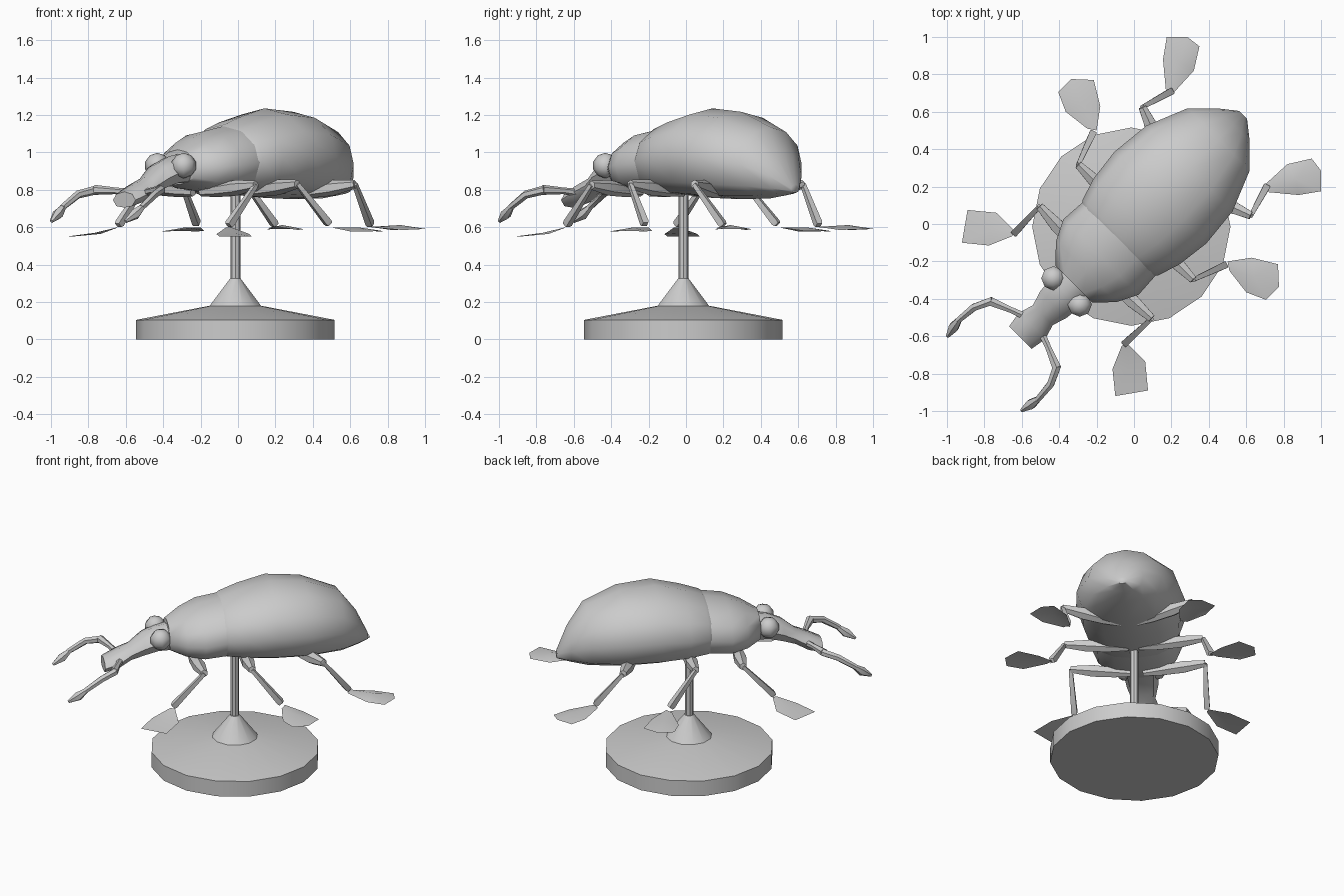
import bpy, bmesh, math
from mathutils import Vector, Matrix

if "Cube" in bpy.data.objects:
    bpy.data.objects.remove(bpy.data.objects["Cube"])

# Work in a frame where +X runs to the tail and Y is sideways, then turn 45 degrees.
TURN = Matrix.Rotation(math.radians(45), 4, 'Z')

grey = bpy.data.materials.new("plain grey")
grey.diffuse_color = (0.6, 0.6, 0.6, 1)
grey.use_nodes = True
grey.node_tree.nodes["Principled BSDF"].inputs["Base Color"].default_value = grey.diffuse_color


def finish(name, bm, angle=50):
    bmesh.ops.recalc_face_normals(bm, faces=bm.faces)
    mesh = bpy.data.meshes.new(name)
    bm.to_mesh(mesh)
    bm.free()
    mesh.transform(TURN)
    mesh.materials.append(grey)
    ob = bpy.data.objects.new(name, mesh)
    bpy.context.collection.objects.link(ob)
    bpy.ops.object.select_all(action='DESELECT')
    ob.select_set(True)
    bpy.context.view_layer.objects.active = ob
    bpy.ops.object.shade_smooth_by_angle(angle=math.radians(angle))
    return ob


def skin(bm, rings):
    """Bridge lists of points into a capped skin."""
    loops = [[bm.verts.new(p) for p in r] for r in rings]
    n = len(loops[0])
    for a, b in zip(loops, loops[1:]):
        for i in range(n):
            j = (i + 1) % n
            bm.faces.new((a[i], a[j], b[j], b[i]))
    bm.faces.new(loops[0])
    bm.faces.new(loops[-1])


def shell(name, sections, n=12, mid=0.48, belly=0.65):
    """Body section from (along, half width, top, bottom), flatter underneath."""
    rings = []
    for u, w, top, bot in sections:
        zc = bot + (top - bot) * mid
        ring = []
        for i in range(n):
            a = 2 * math.pi * i / n
            s = math.sin(a)
            z = zc + (top - zc) * s if s > 0 else zc - (zc - bot) * abs(s) ** belly
            ring.append((u, w * math.cos(a), z))
        rings.append(ring)
    bm = bmesh.new()
    skin(bm, rings)
    return finish(name, bm)


def rod(bm, path, n=6):
    """Limb following (point, radius) pairs."""
    pts = [Vector(p) for p, r in path]
    rings = []
    for k, (p, r) in enumerate(path):
        d = (pts[min(k + 1, len(pts) - 1)] - pts[max(k - 1, 0)]).normalized()
        side = d.cross(Vector((0, 0, 1))).normalized()
        up = side.cross(d)
        rings.append([pts[k] + r * (math.cos(t) * side + math.sin(t) * up)
                      for t in [2 * math.pi * (i + 0.5) / n for i in range(n)]])
    skin(bm, rings)


def lathe(name, profile, n, centre=-0.02):
    bm = bmesh.new()
    skin(bm, [[(centre + r * math.cos(2 * math.pi * i / n), r * math.sin(2 * math.pi * i / n), z)
               for i in range(n)] for r, z in profile])
    return finish(name, bm, 40)


# Body
shell("abdomen", [(-.13, .265, 1.13, .79), (-.1, .287, 1.15, .785), (.02, .325, 1.19, .77),
                  (.2, .347, 1.236, .757), (.42, .325, 1.217, .75), (.64, .235, 1.135, .755),
                  (.75, .125, .99, .77), (.825, .03, .83, .785)])
shell("thorax", [(-.09, .275, 1.145, .79), (-.25, .285, 1.115, .785),
                 (-.36, .23, 1.07, .80), (-.455, .14, 1.015, .835)], mid=0.45)
shell("head", [(-.40, .12, 1.0, .83), (-.52, .11, .98, .825), (-.61, .1, .94, .80),
               (-.69, .075, .875, .77), (-.77, .1, .835, .73), (-.86, .085, .79, .705)], n=8)

# Stand
lathe("base_disc", [(.53, 0), (.53, .105), (.15, .178), (.02, .178)], 16)
lathe("stand_cone", [(.15, .17), (.03, .325)], 12)
lathe("stem", [(.027, .3), (.027, .82)], 8)

# Femur root, knee, ankle (along, sideways, height)
LEGS = {
    "front": [(-.31, .03, .785), (-.29, .424, .825), (-.488, .417, .61)],
    "middle": [(.015, .03, .785), (.014, .435, .83), (.19, .50, .615)],
    "rear": [(.34, .05, .775), (.474, .41, .83), (.643, .36, .61)],
}
# Foot outlines in plan, ankle first, already on the turned axes (x, y)
FEET = {
    "front": [(-.64, -.035), (-.735, .06), (-.89, .075), (-.92, -.1), (-.775, -.115), (-.65, -.065)],
    "middle": [(-.25, .51), (-.365, .6), (-.405, .705), (-.335, .775), (-.215, .77), (-.18, .63), (-.2, .5)],
    "rear": [(.17, .72), (.155, .88), (.175, 1.0), (.285, 1.0), (.35, .95), (.32, .82), (.215, .705)],
}
TIP_Z = {"front": .55, "middle": .58, "rear": .592}

for side, s in (("left", 1), ("right", -1)):
    def m(p):
        return Vector((p[0], p[1] * s, p[2]))

    for leg, (root, knee, ankle) in LEGS.items():
        a, b, c = m(root), m(knee), m(ankle)
        # Thigh swells past its middle
        bm = bmesh.new()
        rod(bm, [(a, .02), (a.lerp(b, .3), .036), (a.lerp(b, .65), .042), (b, .024)])
        finish(f"{leg}_thigh_{side}", bm)
        # Shin widens toward the ankle
        bm = bmesh.new()
        rod(bm, [(b, .016), (b.lerp(c, .95), .026), (c, .02)], 4)
        finish(f"{leg}_shin_{side}", bm, 30)
        # Paddle foot: thin sheet bent slightly along its length
        plan = [Vector(((x + y) / 2 ** .5, (y - x) / 2 ** .5)) for x, y in FEET[leg]]
        heel = Vector(ankle[:2])
        reach = max((p - heel).length for p in plan)
        bm = bmesh.new()
        verts = []
        for p in plan:
            t = (p - heel).length / reach
            z = .605 + (TIP_Z[leg] - .605) * t - .05 * t * (1 - t)
            verts.append(bm.verts.new(m((p.x, p.y, z))))
        verts.append(bm.verts.new(m((*(sum(plan, Vector((0, 0))) / len(plan)), TIP_Z[leg] + .02))))
        for i in range(len(plan)):
            bm.faces.new((verts[i], verts[(i + 1) % len(plan)], verts[-1]))
        finish(f"{leg}_foot_{side}", bm)

    # Elbowed feeler with a club at the end
    bm = bmesh.new()
    rod(bm, [(m((-.76, .06, .785)), .022), (m((-.79, .14, .795)), .018), (m((-.835, .25, .80)), .027)])
    rod(bm, [(m((-.825, .245, .80)), .024), (m((-.92, .29, .775)), .022), (m((-1.03, .30, .705)), .018)])
    rod(bm, [(m((-1.02, .30, .71)), .016), (m((-1.07, .292, .67)), .03), (m((-1.13, .28, .632)), .01)])
    finish(f"feeler_{side}", bm)

    # Eye
    bm = bmesh.new()
    bmesh.ops.create_uvsphere(bm, u_segments=8, v_segments=5, radius=.068,
                              matrix=Matrix.Translation(m((-.51, .1, .93))))
    finish(f"eye_{side}", bm)
